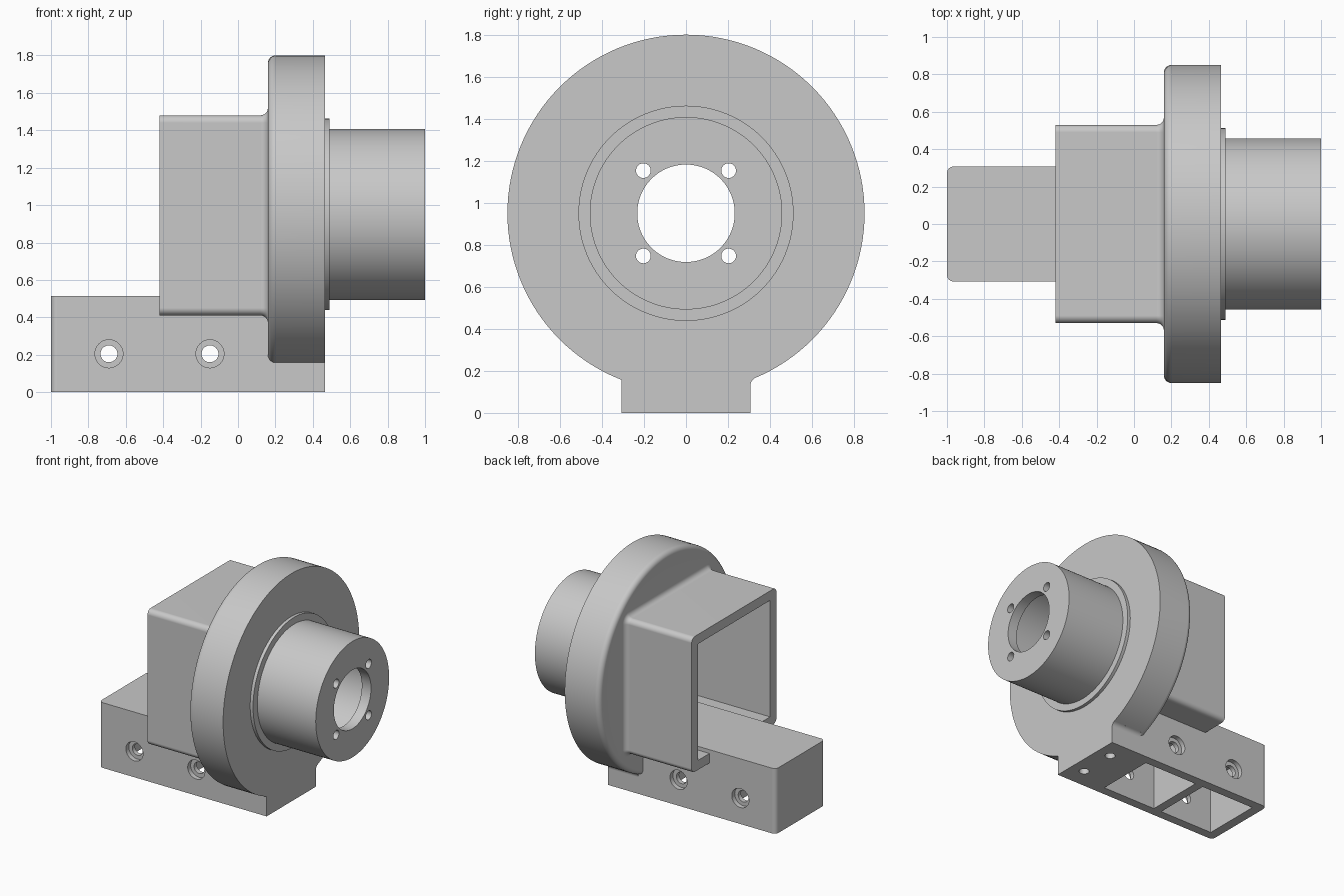
import bpy, bmesh, math
from mathutils import Matrix, Vector

cube = bpy.data.objects.get("Cube")
if cube:
    bpy.data.objects.remove(cube, do_unlink=True)

AXIS_Z = 0.95          # height of the barrel axis
BOX_Z = 0.945          # height of the square housing centre

grey = bpy.data.materials.new("plain grey")
grey.use_nodes = True
grey.diffuse_color = (0.58, 0.58, 0.58, 1)
grey.node_tree.nodes["Principled BSDF"].inputs["Base Color"].default_value = (0.58, 0.58, 0.58, 1)


def finish(name, bm):
    bmesh.ops.recalc_face_normals(bm, faces=bm.faces)
    mesh = bpy.data.meshes.new(name)
    bm.to_mesh(mesh)
    bm.free()
    mesh.materials.append(grey)
    obj = bpy.data.objects.new(name, mesh)
    bpy.context.collection.objects.link(obj)
    return obj


def loft(name, rings):
    """Skin a list of equal-length point rings and cap both ends."""
    bm = bmesh.new()
    loops = [[bm.verts.new(p) for p in ring] for ring in rings]
    n = len(loops[0])
    for a, b in zip(loops, loops[1:]):
        for i in range(n):
            j = (i + 1) % n
            bm.faces.new((a[i], a[j], b[j], b[i]))
    bm.faces.new(loops[0])
    bm.faces.new(loops[-1])
    return finish(name, bm)


def lathe(name, profile, segments=128):
    """Turn (x, radius) points about the barrel axis."""
    angles = [2 * math.pi * i / segments for i in range(segments)]
    return loft(name, [[(x, r * math.cos(a), AXIS_Z + r * math.sin(a)) for a in angles]
                       for x, r in profile])


def block(name, lo, hi):
    lo, hi = Vector(lo), Vector(hi)
    bm = bmesh.new()
    bmesh.ops.create_cube(bm, size=1)
    bmesh.ops.scale(bm, vec=hi - lo, verts=bm.verts)
    bmesh.ops.translate(bm, vec=(lo + hi) / 2, verts=bm.verts)
    return finish(name, bm)


def rod(name, centre, radius, length, axis, segments=40):
    bm = bmesh.new()
    turn = {"X": Matrix.Rotation(math.pi / 2, 4, "Y"),
            "Y": Matrix.Rotation(math.pi / 2, 4, "X"), "Z": Matrix()}[axis]
    bmesh.ops.create_cone(bm, cap_ends=True, segments=segments, radius1=radius,
                          radius2=radius, depth=length,
                          matrix=Matrix.Translation(centre) @ turn)
    return finish(name, bm)


def combine(target, tool, operation):
    """Apply a boolean and discard the tool."""
    mod = target.modifiers.new("boolean", "BOOLEAN")
    mod.operation, mod.solver, mod.object = operation, "EXACT", tool
    bpy.context.view_layer.objects.active = target
    bpy.ops.object.modifier_apply(modifier=mod.name)
    bpy.data.objects.remove(tool, do_unlink=True)


def rounded_section(x, grow):
    """Rounded square of the rear housing, grown outward by an offset."""
    r, hy, hz = 0.04, 0.53, 0.535
    ring = []
    for k, (sy, sz) in enumerate(((1, 1), (-1, 1), (-1, -1), (1, -1))):
        for i in range(7):
            a = math.radians(90 * k + 15 * i)
            ring.append((x, sy * (hy - r) + (r + grow) * math.cos(a),
                         BOX_Z + sz * (hz - r) + (r + grow) * math.sin(a)))
    return ring


# Round flange, shoulder ring and barrel, turned in one piece
arc = [math.radians(15 * i) for i in range(7)]
profile = [(0.16, 0.3)]
profile += [(0.20 - 0.04 * math.cos(a), 0.81 + 0.04 * math.sin(a)) for a in arc]
profile += [(0.465, 0.85), (0.465, 0.512), (0.49, 0.512), (0.49, 0.458), (1.0, 0.458)]
housing = lathe("flanged_housing", profile)

# Square rear housing with a flared fillet where it meets the flange
sections = [rounded_section(-0.42, 0)]
sections += [rounded_section(0.12 + 0.04 * math.sin(a), 0.04 - 0.04 * math.cos(a)) for a in arc]
sections.append(rounded_section(0.22, 0.04))
combine(housing, loft("square_housing", sections), "UNION")

# Square cavity, barrel bore, front opening and its four screw holes
combine(housing, block("cavity", (-0.6, -0.45, 0.485), (0.38, 0.45, 1.405)), "DIFFERENCE")
combine(housing, lathe("bore", [(0.3, 0.375), (0.92, 0.375)]), "DIFFERENCE")
combine(housing, lathe("front_opening", [(0.8, 0.232), (1.1, 0.232)]), "DIFFERENCE")
for sy in (-1, 1):
    for sz in (-1, 1):
        combine(housing, rod("screw_hole", (0.95, sy * 0.203, AXIS_Z + sz * 0.203),
                             0.035, 0.3, "X"), "DIFFERENCE")

# Mounting base with its rear upright edges rounded
base = block("base", (-1, -0.307, 0), (0.465, 0.307, 0.515))
bm = bmesh.new()
bm.from_mesh(base.data)
rear = [e for e in bm.edges if all(v.co.x < -0.9 for v in e.verts)
        and abs(e.verts[0].co.y - e.verts[1].co.y) < 0.01]
bmesh.ops.bevel(bm, geom=rear, offset=0.035, segments=6, profile=0.5, affect="EDGES")
bm.to_mesh(base.data)
bm.free()
combine(housing, base, "UNION")

# Fillet between the flange rim and the left side of the base
cz = AXIS_Z - math.sqrt(0.89 ** 2 - 0.347 ** 2)
end = math.atan2(AXIS_Z - cz, -0.347)
curve = [math.pi + (end - math.pi) * i / 8 for i in range(9)]
outline = [(0.347 + 0.04 * math.cos(a), cz + 0.04 * math.sin(a)) for a in curve]
outline += [(0.32, 0.22), (0.27, 0.22), (0.27, cz)]
combine(housing, loft("rim_fillet", [[(x, y, z) for y, z in outline]
                                     for x in (0.20, 0.465)]), "UNION")

# Pockets under the base, each with a counterbored cross hole
for x in (-0.69, -0.15):
    combine(housing, block("pocket", (x - 0.235, -0.235, -0.1), (x + 0.235, 0.235, 0.44)),
            "DIFFERENCE")
    combine(housing, rod("cross_hole", (x, 0, 0.205), 0.045, 1, "Y"), "DIFFERENCE")
    for side in (-1, 1):
        combine(housing, rod("counterbore", (x, side * 0.32, 0.205), 0.075, 0.1, "Y"),
                "DIFFERENCE")

# Two blind screw holes under the front of the base
for y in (-0.147, 0.147):
    combine(housing, rod("blind_hole", (0.35, y, 0.1), 0.037, 0.4, "Z"), "DIFFERENCE")

# Smooth the curved surfaces and keep the machined edges crisp
bpy.ops.object.select_all(action="DESELECT")
housing.select_set(True)
bpy.context.view_layer.objects.active = housing
bpy.ops.object.shade_smooth_by_angle(angle=math.radians(30))
weighted = housing.modifiers.new("weighted_normals", "WEIGHTED_NORMAL")
weighted.keep_sharp = True
